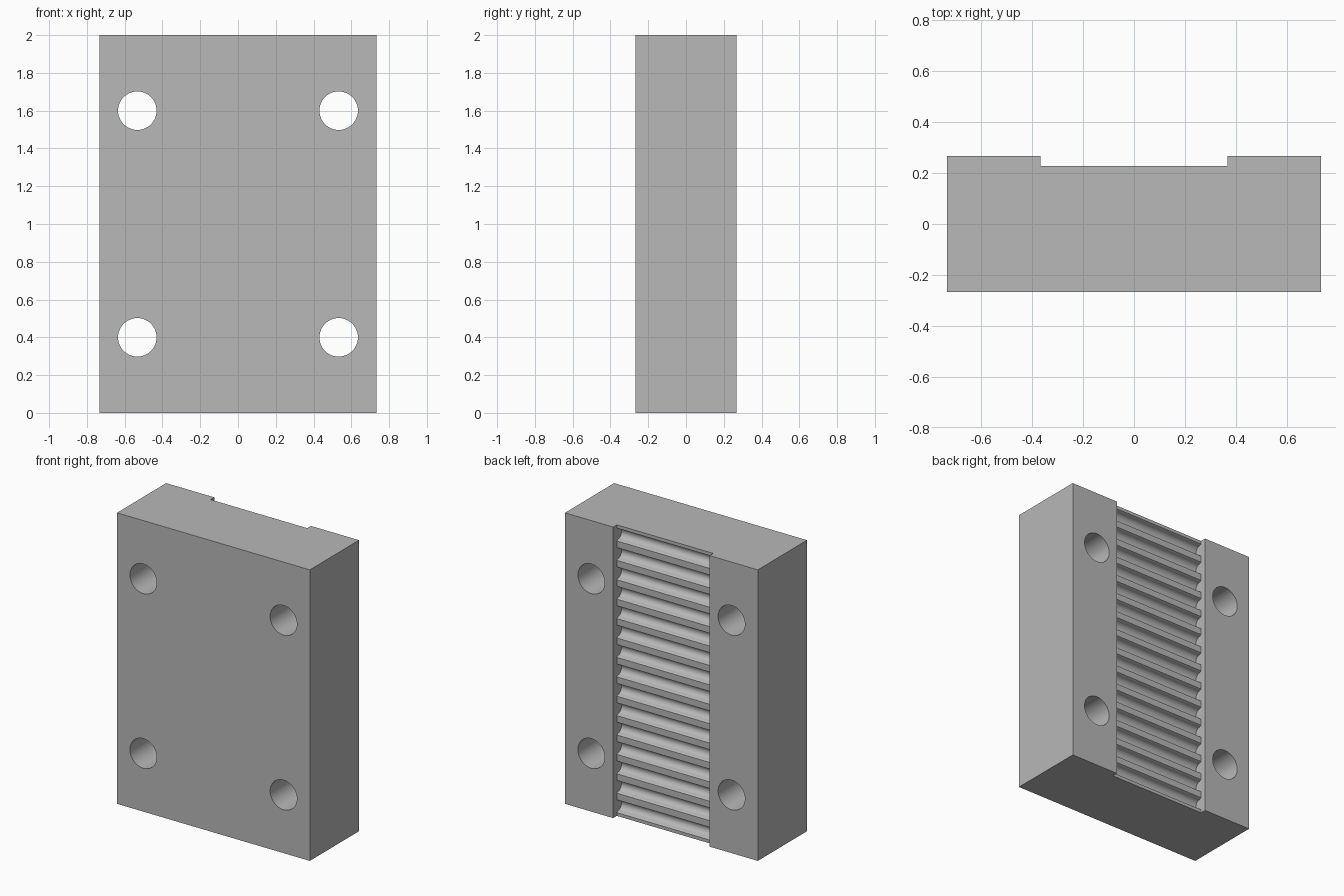
import bpy, bmesh, math

cube = bpy.data.objects.get("Cube")
if cube:
    bpy.data.objects.remove(cube, do_unlink=True)

HALF_W, HALF_D, HEIGHT = 0.733, 0.267, 2.0
CHANNEL_HALF, FLOOR_Y = 0.367, 0.227
TEETH = 15
PITCH = HEIGHT / TEETH
GROOVE_R, GROOVE_SINK, MOUTH = 0.037, 0.013, 0.044
HOLE_X, HOLE_R = 0.533, 0.102

grey = bpy.data.materials.new("plain grey")
grey.use_nodes = True
COLOUR = (0.48, 0.48, 0.48, 1)
grey.diffuse_color = COLOUR
grey.node_tree.nodes["Principled BSDF"].inputs["Base Color"].default_value = COLOUR


def prism(name, points, offset):
    """Extrude a closed outline along an offset into a solid object."""
    bm = bmesh.new()
    face = bm.faces.new([bm.verts.new(p) for p in points])
    extruded = bmesh.ops.extrude_face_region(bm, geom=[face])["geom"]
    bmesh.ops.translate(bm, vec=offset,
                        verts=[g for g in extruded if isinstance(g, bmesh.types.BMVert)])
    bmesh.ops.recalc_face_normals(bm, faces=bm.faces)
    mesh = bpy.data.meshes.new(name)
    bm.to_mesh(mesh)
    bm.free()
    mesh.materials.append(grey)
    obj = bpy.data.objects.new(name, mesh)
    bpy.context.collection.objects.link(obj)
    return obj


def cut(target, cutter):
    """Subtract the cutter, apply the result and remove the cutter."""
    cutter.hide_render = True
    mod = target.modifiers.new("cut", "BOOLEAN")
    mod.operation, mod.solver, mod.object = "DIFFERENCE", "EXACT", cutter
    bpy.context.view_layer.objects.active = target
    bpy.ops.object.modifier_apply(modifier=mod.name)
    bpy.data.objects.remove(cutter, do_unlink=True)


# Solid block
block = prism("belt_clamp_block",
              [(sx * HALF_W, sy * HALF_D, 0) for sx, sy in ((-1, -1), (1, -1), (1, 1), (-1, 1))],
              (0, 0, HEIGHT))

# Rear channel with rounded belt grooves across its floor
outline = [(0.4, -0.1), (FLOOR_Y, -0.1)]
for i in range(TEETH):
    z = (i + 0.5) * PITCH
    outline.append((FLOOR_Y, z - MOUTH))
    for k in range(17):
        a = math.pi * k / 16
        outline.append((FLOOR_Y - GROOVE_SINK - GROOVE_R * math.sin(a),
                        z - GROOVE_R * math.cos(a)))
    outline.append((FLOOR_Y, z + MOUTH))
outline += [(FLOOR_Y, HEIGHT + 0.1), (0.4, HEIGHT + 0.1)]
cut(block, prism("channel_cutter", [(-CHANNEL_HALF, y, z) for y, z in outline],
                 (2 * CHANNEL_HALF, 0, 0)))

# Four bolt holes through the thickness
SIDES = 48
for x in (-HOLE_X, HOLE_X):
    for z in (0.4, 1.6):
        ring = [(x + HOLE_R * math.cos(math.tau * k / SIDES), -0.5,
                 z + HOLE_R * math.sin(math.tau * k / SIDES)) for k in range(SIDES)]
        cut(block, prism("hole_cutter", ring, (0, 1, 0)))

# Smooth curved walls, crisp edges
bpy.ops.object.select_all(action="DESELECT")
block.select_set(True)
bpy.context.view_layer.objects.active = block
bpy.ops.object.shade_smooth_by_angle(angle=math.radians(30))
